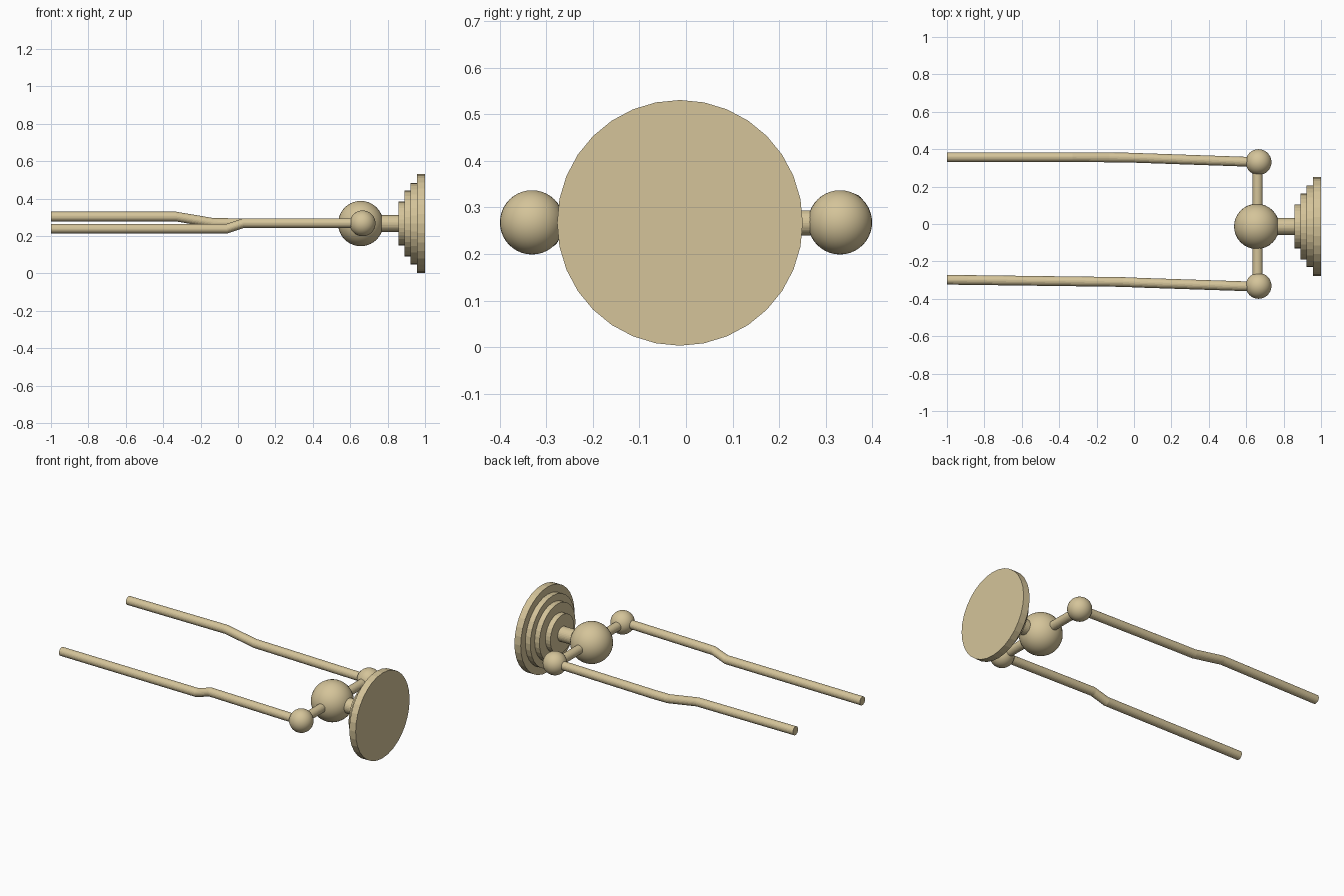
import bpy, bmesh, math
from mathutils import Vector

if "Cube" in bpy.data.objects:
    bpy.data.objects.remove(bpy.data.objects["Cube"])

tan = bpy.data.materials.new("warm tan")
tan.diffuse_color = (0.66, 0.55, 0.32, 1)
tan.use_nodes = True
tan.node_tree.nodes["Principled BSDF"].inputs["Base Color"].default_value = tan.diffuse_color


def finish(name, bm, smooth=False):
    bmesh.ops.recalc_face_normals(bm, faces=bm.faces)
    for f in bm.faces:
        f.smooth = smooth
    mesh = bpy.data.meshes.new(name)
    bm.to_mesh(mesh)
    bm.free()
    mesh.materials.append(tan)
    obj = bpy.data.objects.new(name, mesh)
    bpy.context.collection.objects.link(obj)
    return obj


def ball(name, centre, radius):
    bm = bmesh.new()
    bmesh.ops.create_uvsphere(bm, u_segments=32, v_segments=20, radius=radius)
    bmesh.ops.translate(bm, verts=bm.verts, vec=centre)
    finish(name, bm, True)


def cylinder(name, start, end, radius, sides=32):
    a, b = Vector(start), Vector(end)
    bm = bmesh.new()
    bmesh.ops.create_cone(bm, cap_ends=True, segments=sides,
                          radius1=radius, radius2=radius, depth=(b - a).length)
    turn = (b - a).to_track_quat('Z', 'Y').to_matrix()
    bmesh.ops.rotate(bm, verts=bm.verts, matrix=turn)
    bmesh.ops.translate(bm, verts=bm.verts, vec=(a + b) / 2)
    finish(name, bm)


def bent_rod(name, path, radius=0.026, sides=24):
    """Rod of upright rings along a path that runs in x."""
    bm = bmesh.new()
    rings = []
    for x, y, z in path:
        rings.append([bm.verts.new((x, y + radius * math.cos(t), z + radius * math.sin(t)))
                      for t in (2 * math.pi * i / sides for i in range(sides))])
    for r, s in zip(rings, rings[1:]):
        for i in range(sides):
            j = (i + 1) % sides
            bm.faces.new((r[i], r[j], s[j], s[i]))
    bm.faces.new(rings[0])
    bm.faces.new(rings[-1])
    finish(name, bm)


Y, Z = -0.013, 0.267  # axis of the wall mount

# Stepped wall plate and stem
for i, (x0, x1, r) in enumerate([(0.957, 1.0, 0.264), (0.923, 0.957, 0.218),
                                 (0.89, 0.923, 0.176), (0.857, 0.89, 0.117)]):
    cylinder(f"wall_plate_step_{i + 1}", (x0, Y, Z), (x1, Y, Z), r)
cylinder("stem", (0.66, Y, Z), (0.86, Y, Z), 0.045)

# Central ball, crossbar and hinge balls
ball("central_ball", (0.656, Y, Z), 0.121)
cylinder("crossbar", (0.661, -0.33, Z), (0.661, 0.33, Z), 0.027)
ball("front_hinge_ball", (0.666, -0.331, 0.268), 0.069)
ball("back_hinge_ball", (0.666, 0.331, 0.268), 0.069)

# Towel arms, one kinked down and one kinked up
bent_rod("front_arm", [(-1, -0.298, 0.239), (-0.06, -0.310, 0.239),
                       (0.03, -0.314, 0.269), (0.66, -0.335, 0.269)])
bent_rod("back_arm", [(-1, 0.357, 0.304), (-0.33, 0.357, 0.304),
                      (-0.13, 0.356, 0.270), (-0.03, 0.355, 0.269),
                      (0.66, 0.331, 0.269)])
